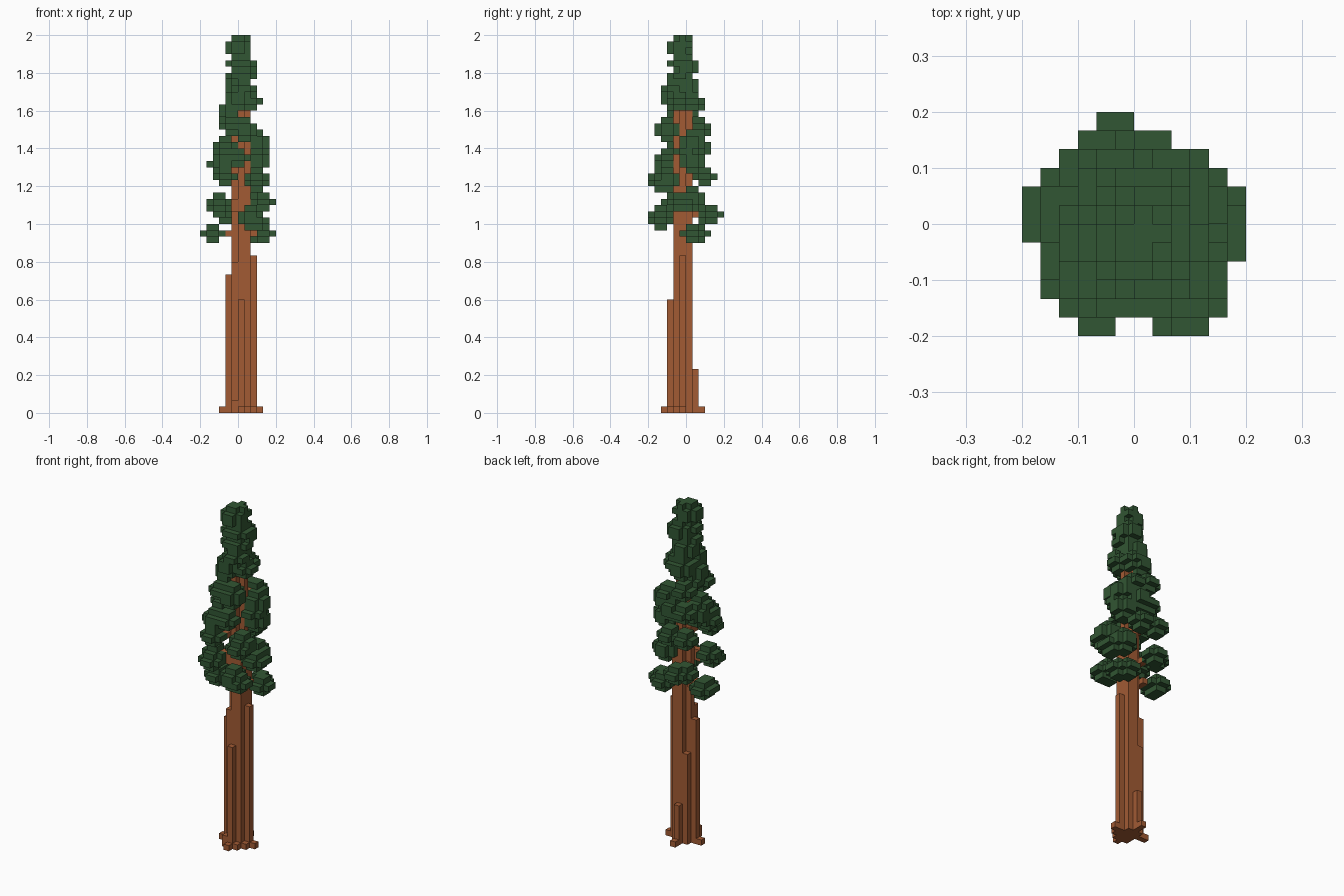
import bpy, bmesh
from math import floor
from mathutils import Vector

cube = bpy.data.objects.get("Cube")
if cube:
    bpy.data.objects.remove(cube, do_unlink=True)

UNIT = 1 / 30  # edge of one block


def material(name, rgb):
    mat = bpy.data.materials.new(name)
    mat.use_nodes = True
    mat.diffuse_color = (*rgb, 1)
    mat.node_tree.nodes["Principled BSDF"].inputs["Base Color"].default_value = (*rgb, 1)
    return mat


bark = material("red_brown_bark", (0.36, 0.104, 0.034))
needles = material("dark_green_needles", (0.031, 0.093, 0.033))


def column(x, y, top):
    return {(x, y, z) for z in range(top)}


def clump(cx, cy, cz, r=1.7, h=2):
    """Blocks whose centres lie inside a small ball."""
    cells = set()
    for x in range(-6, 6):
        for y in range(-6, 6):
            for z in range(24, 60):
                dx, dy, dz = x + .5 - cx, y + .5 - cy, z + .5 - cz
                if (dx * dx + dy * dy) / r ** 2 + (dz / h) ** 2 <= 1:
                    cells.add((x, y, z))
    return cells


def build(name, cells, solid, mat):
    """Skin a set of blocks, leaving out the faces hidden by neighbours."""
    bm = bmesh.new()
    for cell in cells:
        centre = Vector(cell) + Vector((.5, .5, .5))
        for axis in range(3):
            for sign in (-1, 1):
                n = Vector((0, 0, 0))
                n[axis] = sign
                if tuple(int(c + d) for c, d in zip(cell, n)) in solid:
                    continue
                u = Vector((0, 0, 0))
                u[(axis + 1) % 3] = .5
                v = n.cross(u)
                mid = centre + n * .5
                corners = (mid - u - v, mid + u - v, mid + u + v, mid - u + v)
                bm.faces.new([bm.verts.new(p * UNIT) for p in corners])
    bmesh.ops.remove_doubles(bm, verts=bm.verts, dist=UNIT / 100)
    mesh = bpy.data.meshes.new(name)
    bm.to_mesh(mesh)
    bm.free()
    mesh.materials.append(mat)
    bpy.context.collection.objects.link(bpy.data.objects.new(name, mesh))


# Trunk: cross-shaped core with corners of uneven height
trunk = column(0, -1, 54)
for x, y in ((1, -1), (-1, -1), (0, 0), (0, -2)):
    trunk |= column(x, y, 48)
for x, y, top in ((-1, 0, 16), (-1, -2, 24), (1, 0, 36), (1, -2, 36)):
    trunk |= column(x, y, top)

# Ribs standing out from the core
ribs = set()
for x, y, top in ((-2, -1, 22), (2, -1, 25), (0, -3, 18), (0, 1, 7), (-1, -3, 2)):
    ribs |= column(x, y, top)

# Roots: one-block star around the foot
roots = {(-3, -1, 0), (3, -1, 0), (0, -4, 0), (0, 2, 0), (2, -2, 0), (1, -3, 0)}

# Outer boughs: centre of each needle clump, in blocks
boughs = [
    (4, 1, 28.5), (3, 2, 28.5), (-4, 1, 28.5), (-4, 0, 28.5),
    (3, -4, 30.5), (2, -4, 31), (-1, 4, 31.5), (-2, 3, 31.5),
    (-3, -3, 32.5), (-3, -2, 33.5), (4, -1, 33.5), (4, 0, 33.5), (3, 1, 34),
    (3, -4, 36.5), (3, -3, 37), (-2, 3, 37.5), (1, 3, 37.5),
    (-2, -4, 37.5), (-3, -2, 39.5), (-2, -3, 40), (-2, -1, 42.5), (-2, 0, 41),
    (3, 1, 40), (3, 0, 41.5), (3, 1, 43), (2, 2, 44.5),
    (0, -3, 40.5), (-1, 2, 41.5), (1, 2, 42),
    (1, -3, 45), (-1, -3, 45.5), (-1, 2, 45.5), (-1, 0, 46.5), (-1, -1, 48),
]
foliage = set()
branches = set()
for x, y, z in boughs:
    foliage |= clump(x, y, z)
    # Branch from the trunk into the clump
    for i in range(6):
        t = i / 10
        branches.add((floor(.5 + (x - .5) * t), floor(-.5 + (y + .5) * t), floor(z)))

# Crown: overlapping clumps closing in on the tip
for x, y, z in ((2, -1, 49.5), (0, -2, 50), (0, 1, 49), (1, 1, 49.5), (0, 0, 52),
                (1, -2, 51.5), (1, -1, 53.5), (0, -1, 53.5), (1, 0, 55),
                (1, -1, 55.5), (0, -1, 55.5), (0, -1, 58)):
    foliage |= clump(x, y, z)
foliage |= clump(.5, -.5, 58.5, 1.6)

ribs -= trunk
roots -= trunk | ribs
branches -= trunk | ribs
foliage -= trunk | branches
solid = trunk | ribs | roots | branches | foliage

build("trunk", trunk, solid, bark)
build("trunk_ribs", ribs, solid, bark)
build("roots", roots, solid, bark)
build("branches", branches, solid, bark)
build("foliage", foliage, solid, needles)
